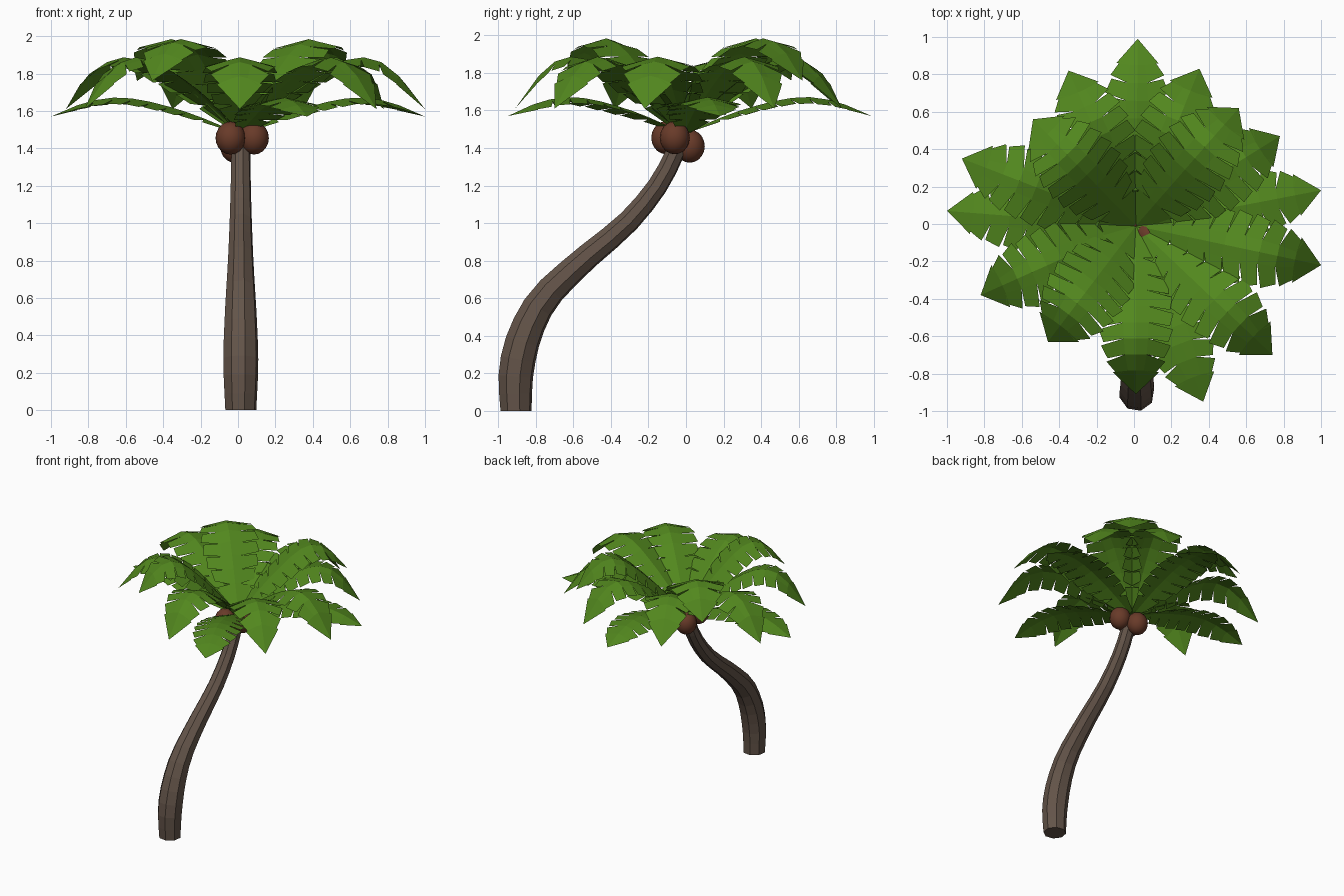
import bpy, bmesh, math
from mathutils import Vector

if "Cube" in bpy.data.objects:
    bpy.data.objects.remove(bpy.data.objects["Cube"])


def material(name, rgb):
    m = bpy.data.materials.new(name)
    m.diffuse_color = (*rgb, 1)
    m.use_nodes = True
    m.node_tree.nodes["Principled BSDF"].inputs["Base Color"].default_value = m.diffuse_color
    return m


def finish(bm, name, mat):
    me = bpy.data.meshes.new(name)
    bm.to_mesh(me)
    bm.free()
    me.materials.append(mat)
    ob = bpy.data.objects.new(name, me)
    bpy.context.collection.objects.link(ob)
    return ob


def curve(points, t):
    """Smooth value at t through (t, value) pairs."""
    n = len(points)
    i = max(k for k in range(n - 1) if points[k][0] <= t + 1e-9)

    def slope(k):
        a, b = points[max(k - 1, 0)], points[min(k + 1, n - 1)]
        return (b[1] - a[1]) / (b[0] - a[0])
    (t0, v0), (t1, v1) = points[i], points[i + 1]
    h = t1 - t0
    u = (t - t0) / h
    return (v0 * (2*u**3 - 3*u**2 + 1) + v1 * (3*u**2 - 2*u**3)
            + h * slope(i) * (u**3 - 2*u**2 + u) + h * slope(i + 1) * (u**3 - u**2))


bark = material("bark", (0.125, 0.088, 0.066))
green = material("leaf_green", (0.085, 0.245, 0.013))
brown = material("coconut_brown", (0.14, 0.043, 0.022))

# Trunk: eight-sided tube swept along an S-shaped lean
lean = [(0, -.905), (.2, -.905), (.4, -.86), (.6, -.755), (.8, -.55),
        (1.0, -.315), (1.2, -.15), (1.36, -.065), (1.47, -.02)]
girth = [(0, .085), (.25, .096), (.5, .088), (.8, .07), (1.1, .058), (1.47, .05)]
TOP, STEPS, SIDES = 1.47, 16, 8
bm = bmesh.new()
rings = []
for k in range(STEPS + 1):
    z = TOP * k / STEPS
    y, r = curve(lean, z), curve(girth, z)
    # rings tilt with the lean so the tube keeps its thickness
    d = (curve(lean, min(z + .01, TOP)) - curve(lean, max(z - .01, 0))) / .02
    back = Vector((0, 1, -d if 0 < k < STEPS else 0)).normalized()
    ring = []
    for s in range(SIDES):
        a = 2 * math.pi * (s + .3) / SIDES
        ring.append(bm.verts.new(Vector((.015 + r * math.cos(a), y, z)) + back * r * math.sin(a)))
    rings.append(ring)
for lo, hi in zip(rings, rings[1:]):
    for s in range(SIDES):
        t = (s + 1) % SIDES
        bm.faces.new((lo[s], lo[t], hi[t], hi[s]))
bm.faces.new(rings[0][::-1])
bm.faces.new(rings[-1])
finish(bm, "trunk", bark)

# Coconuts under the crown
for n, pos in enumerate([(-.04, -.105, 1.455), (.085, -.06, 1.455), (-.015, .02, 1.41)]):
    bpy.ops.mesh.primitive_uv_sphere_add(segments=16, ring_count=10, radius=.08, location=pos)
    ob = bpy.context.object
    ob.name = f"coconut_{n + 1}"
    ob.scale.z = 1.1
    ob.data.materials.append(brown)
    bpy.ops.object.shade_smooth()

# Fronds: shallow folded blades, slit into leaflets along both margins
# kind: (rib heights, width factor, fold slope)
KINDS = {
    "low": ([(0, 1.48), (.3, 1.60), (.6, 1.67), (.8, 1.65), (1, 1.57)], 1.05, .2),
    "mid": ([(0, 1.48), (.3, 1.72), (.6, 1.88), (.8, 1.84), (1, 1.61)], 1.15, .25),
    "high": ([(0, 1.48), (.3, 1.76), (.6, 1.97), (.8, 1.95), (1, 1.76)], 1.25, .2),
}
WIDTH = [(0, .02), (.15, .08), (.35, .15), (.6, .165), (.82, .125), (1, 0)]
ROOT = Vector((.01, -.01, 0))


def frond(name, tip, kind):
    heights, wide, fold = KINDS[kind]
    out = Vector((tip[0], tip[1], 0)) - ROOT
    side = Vector((-out.y, out.x, 0)).normalized()
    bm = bmesh.new()

    def point(t, across, s):
        w = curve(WIDTH, t) * across * wide
        p = ROOT + out * t + side * s * w
        p.z = curve(heights, t) - fold * w
        return p

    def face(points, s):
        v = [bm.verts.new(p) for p in points]
        bm.faces.new(v if s < 0 else v[::-1])

    N, END = 9, .86
    for s in (1, -1):
        for i in range(N):
            a, b = END * i / N, END * (i + 1) / N
            inner = .35 if i > 1 else 1
            face((point(a, 0, s), point(b, 0, s), point(b, inner, s), point(a, inner, s)), s)
            if i > 1:
                # leaflet sweeps toward the tip, leaving a narrow wedge slit
                face((point(a, inner, s), point(b, inner, s),
                      point(b + .022, .96, s), point(a + .042, 1.05, s)), s)
        # arrow-shaped end leaflet
        face((point(END, 0, s), point(1, 0, s), point(END + .01, 1.1, s),
              point(END, .35, s)), s)
    bmesh.ops.remove_doubles(bm, verts=bm.verts, dist=.0005)
    finish(bm, name, green)


FRONDS = {
    "low": [(.02, .99), (1, .18), (.37, -.95), (-1, .07)],
    "mid": [(.35, .83), (.78, .47), (1, -.22), (.74, -.7), (.01, -.91), (-.82, -.38),
            (-.92, .35), (-.35, .82)],
    "high": [(.56, .62), (-.54, .56), (-.46, -.63)],
}
for kind, tips in FRONDS.items():
    for n, tip in enumerate(tips):
        frond(f"{kind}_frond_{n + 1}", tip, kind)
